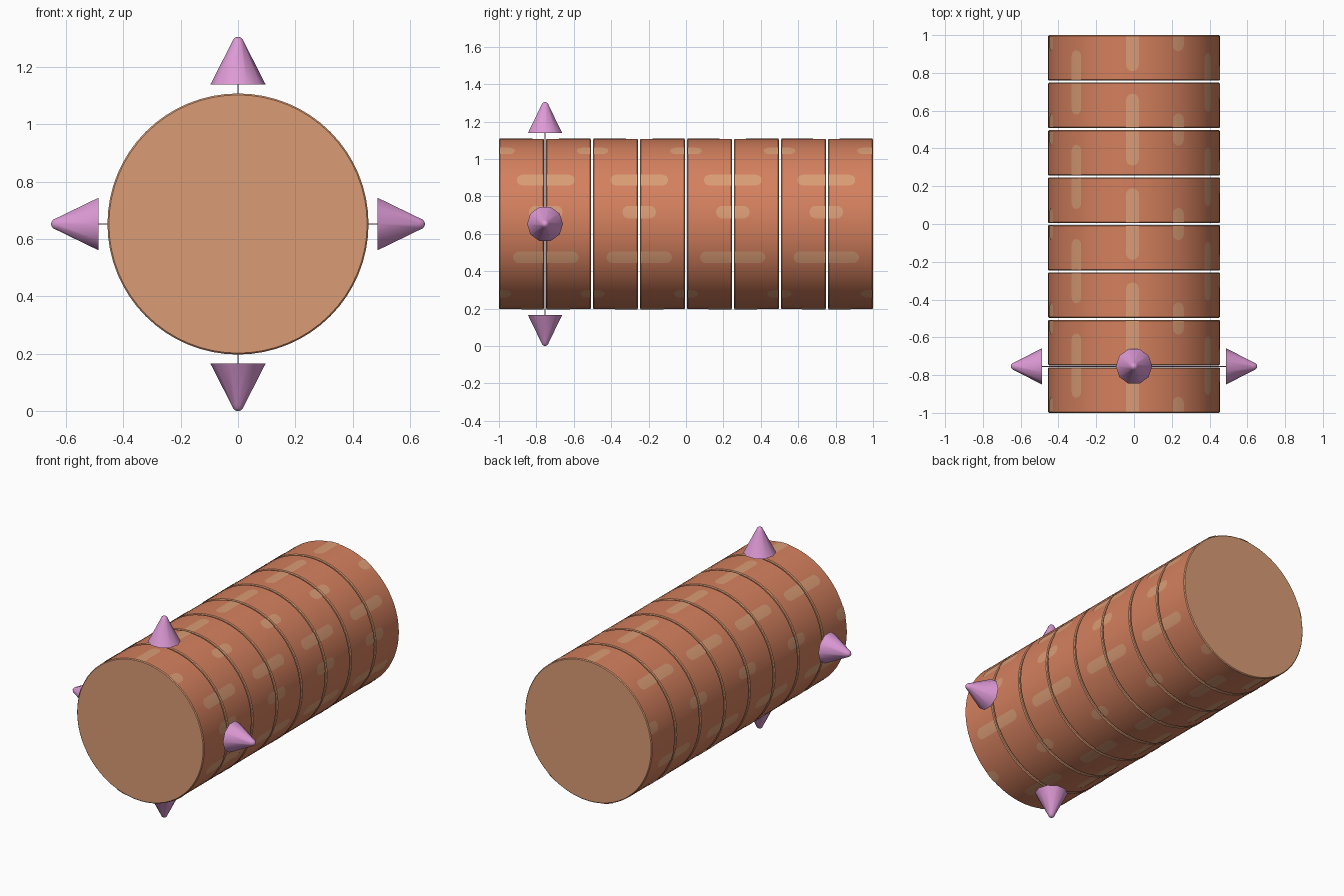
import bpy, bmesh, math
from mathutils import Matrix, Vector

cube = bpy.data.objects.get("Cube")
if cube:
    bpy.data.objects.remove(cube, do_unlink=True)

RADIUS, CENTRE_Z = 0.455, 0.652
COUNT, GAP = 8, 0.01
LENGTH = (2 - GAP * (COUNT - 1)) / COUNT
SPIKE_Y = -1 + LENGTH + GAP / 2


def material(name, srgb):
    rgb = [((c / 255 + 0.055) / 1.055) ** 2.4 for c in srgb] + [1]
    m = bpy.data.materials.new(name)
    m.use_nodes = True
    m.diffuse_color = rgb
    bsdf = next(n for n in m.node_tree.nodes if n.type == 'BSDF_PRINCIPLED')
    bsdf.inputs["Base Color"].default_value = rgb
    return m


bark = material("bark_brown", (212, 128, 94))
pale = material("pale_wood", (218, 156, 117))
pink = material("orchid_pink", (222, 154, 214))


def make(name, bm, *mats, angle=40):
    me = bpy.data.meshes.new(name)
    bm.to_mesh(me)
    bm.free()
    ob = bpy.data.objects.new(name, me)
    bpy.context.collection.objects.link(ob)
    for m in mats:
        me.materials.append(m)
    bpy.ops.object.select_all(action='DESELECT')
    ob.select_set(True)
    bpy.context.view_layer.objects.active = ob
    bpy.ops.object.shade_smooth_by_angle(angle=math.radians(angle))
    return ob


def lathe(bm, profile, sides):
    """Revolve (radius, height) points around local z."""
    rings = []
    for r, h in profile:
        if r == 0:
            rings.append([bm.verts.new((0, 0, h))] * sides)
        else:
            rings.append([bm.verts.new((r * math.cos(a), r * math.sin(a), h))
                          for a in (2 * math.pi * i / sides for i in range(sides))])
    for low, high in zip(rings, rings[1:]):
        for i in range(sides):
            j = (i + 1) % sides
            quad = [low[i], low[j], high[j], high[i]]
            bm.faces.new(list(dict.fromkeys(quad)))
    for ring in (rings[0], rings[-1]):
        if ring[0] is not ring[1]:
            bm.faces.new(ring)
    bmesh.ops.recalc_face_normals(bm, faces=bm.faces)


# Log slices: brown bark around, pale cut faces and rims
for i in range(COUNT):
    bm = bmesh.new()
    b = 0.005
    lathe(bm, [(RADIUS - b, 0), (RADIUS, b), (RADIUS, LENGTH - b), (RADIUS - b, LENGTH)], 64)
    for f in bm.faces:
        f.material_index = int(abs(f.normal.z) > 0.3)
    y = -1 + i * (LENGTH + GAP)
    bm.transform(Matrix.Translation((0, y, CENTRE_Z)) @ Matrix.Rotation(-math.pi / 2, 4, 'X'))
    make(f"log_slice_{i + 1}", bm, bark, pale)

# Bark marks: rounded bars repeating along the log, broken at each gap
# (angle around the log, first centre along it, length)
MARKS = [(31, 0.25, 0.31), (59, 0, 0.17), (91, 0, 0.38), (132, 0.25, 0.34),
         (164, 0, 0.17), (197, 0.25, 0.32), (225, 0.25, 0.18), (252, 0, 0.34),
         (278, 0.25, 0.3), (305, 0, 0.13), (337, 0.25, 0.35), (368, 0.25, 0.18)]
HALF, STEPS = 0.034, 8


def mark(bm, angle, centre, length, start, end):
    columns = []
    for k in range(STEPS + 1):
        t = -math.cos(math.pi * k / STEPS)
        a = math.radians(angle) + t * HALF / RADIUS
        reach = length / 2 - HALF + HALF * math.sqrt(max(0, 1 - t * t))
        y0, y1 = max(centre - reach, start), min(centre + reach, end)
        if y1 - y0 > 0.001:
            r = RADIUS + 0.002
            columns.append([bm.verts.new((r * math.cos(a), y, CENTRE_Z + r * math.sin(a)))
                            for y in (y0, y1)])
    for p, q in zip(columns, columns[1:]):
        bm.faces.new((p[0], p[1], q[1], q[0]))


bm = bmesh.new()
for angle, first, length in MARKS:
    for n in range(-3, 3):
        for i in range(COUNT):
            start = -1 + i * (LENGTH + GAP)
            mark(bm, angle, first + n / 2, length, start + 0.004, start + LENGTH - 0.004)
make("bark_marks", bm, pale)

# Four spikes around the log, joined by thin rods running through the first gap
for k, side in enumerate(("left", "top", "right", "bottom")):
    direction = Vector((math.cos(k * math.pi / 2), 0, math.sin(k * math.pi / 2)))
    place = (Matrix.Translation((0, SPIKE_Y, CENTRE_Z))
             @ direction.to_track_quat('Z', 'Y').to_matrix().to_4x4())
    bm = bmesh.new()
    lathe(bm, [(0.096, 0.487), (0.023, 0.63), (0.017, 0.643), (0.009, 0.65), (0, 0.652)], 10)
    bm.transform(place)
    make(f"{side}_spike", bm, pink)
    bm = bmesh.new()
    lathe(bm, [(0.002, 0), (0.002, 0.49)], 6)
    bm.transform(place)
    make(f"{side}_rod", bm, pink, angle=70)
